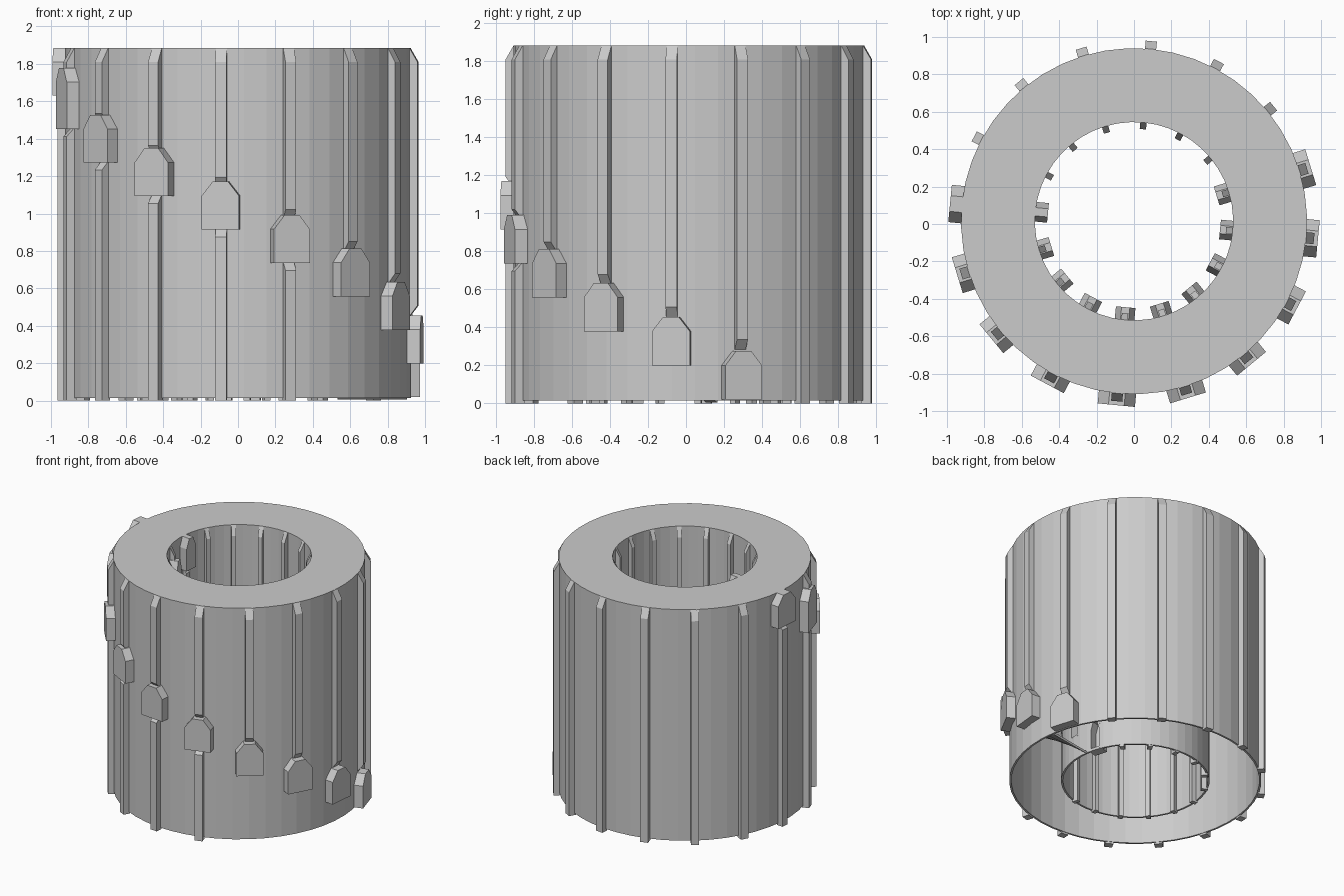
import bpy, bmesh, math
from mathutils import Vector

if "Cube" in bpy.data.objects:
    bpy.data.objects.remove(bpy.data.objects["Cube"])

CENTRE = Vector((0, 0.015, 0))
TOP, BASE = 1.885, 0.015
R_OUT, R_IN = 0.925, 0.53
BAY = 22.5
FIRST = 17.0            # angle of the lowest window, climbing clockwise
RISE = 0.179


def pt(angle, r, t, z):
    a = math.radians(angle)
    return CENTRE + Vector((r * math.cos(a) - t * math.sin(a),
                            r * math.sin(a) + t * math.cos(a), z))


def loft(bm, loop_a, loop_b):
    va = [bm.verts.new(p) for p in loop_a]
    vb = [bm.verts.new(p) for p in loop_b]
    n = len(va)
    bm.faces.new(va)
    bm.faces.new(vb[::-1])
    for i in range(n):
        j = (i + 1) % n
        bm.faces.new((va[j], va[i], vb[i], vb[j]))


def make(name, bm):
    bmesh.ops.recalc_face_normals(bm, faces=bm.faces)
    me = bpy.data.meshes.new(name)
    bm.to_mesh(me)
    bm.free()
    ob = bpy.data.objects.new(name, me)
    bpy.context.collection.objects.link(ob)
    return ob


def ring(name, profile, angles, climb=None, closed=True):
    """Sweep an (r, z) cross-section round the axis."""
    bm = bmesh.new()
    rows = []
    for a in angles:
        dz = climb(a) if climb else 0
        rows.append([bm.verts.new(pt(a, r, 0, z + dz)) for r, z in profile])
    n = len(profile)
    for i in range(len(rows) if closed else len(rows) - 1):
        p, q = rows[i], rows[(i + 1) % len(rows)]
        for j in range(n):
            k = (j + 1) % n
            bm.faces.new((p[j], p[k], q[k], q[j]))
    if not closed:
        bm.faces.new(rows[0])
        bm.faces.new(rows[-1])
    return make(name, bm)


def sill(k):
    return 0.02 + RISE * k


def window_prisms(name, r0, r1, width, inset):
    """Ten house-shaped blocks climbing round the tower."""
    bm = bmesh.new()
    for k in range(10):
        a = FIRST - BAY * k
        extra = 0.07 if k == 8 else 0
        z0, z1 = sill(k) + inset, min(sill(k) + 0.255 + extra, TOP) - inset
        w = width / 2 - inset
        prof = [(-w, z0), (w, z0), (w, z1 - 0.075), (w * 0.42, z1),
                (-w * 0.42, z1), (-w, z1 - 0.075)]
        loft(bm, [pt(a, r0, t, z) for t, z in prof],
             [pt(a, r1, t, z) for t, z in prof])
    return make(name, bm)


def ribs(name, wall, face, root, width):
    """Vertical ribs, interrupted at the windows."""
    bm = bmesh.new()

    def rib(a, prof):
        loft(bm, [pt(a, r, -width / 2, z) for r, z in prof],
             [pt(a, r, width / 2, z) for r, z in prof])

    for k in range(16):
        a = FIRST - BAY * k
        head = [(face, TOP - 0.075), (wall, TOP - 0.002), (root, TOP - 0.002)]
        if k > 9:
            rib(a, [(root, 0), (face, 0)] + head)
            continue
        if k < 9:
            b = 0.337 + 0.171 * k
            rib(a, [(root, b - 0.055), (wall, b - 0.055), (face, b)] + head)
        if k > 3:
            s = sill(k)
            rib(a, [(root, 0), (face, 0), (face, s - 0.04),
                    (wall, s + 0.005), (root, s + 0.005)])
    return make(name, bm)


def cut(ob, cutter):
    m = ob.modifiers.new("niches", 'BOOLEAN')
    m.operation = 'DIFFERENCE'
    m.solver = 'EXACT'
    m.object = cutter
    cutter.hide_render = True
    cutter.hide_viewport = True


# Hollow double wall with flat roof, open underneath
t = 0.015
shell = ring("tower_shell", [
    (R_OUT, BASE), (R_OUT, TOP), (R_IN, TOP), (R_IN, BASE),
    (R_IN + t, BASE), (R_IN + t, TOP - t), (R_OUT - t, TOP - t), (R_OUT - t, BASE)],
    [FIRST + 7.5 * i for i in range(48)])

# Window bays on both walls, hollowed from the corridor side
outer_bays = window_prisms("outer_window_bays", R_OUT - 0.013, 0.988, 0.2, 0)
inner_bays = window_prisms("inner_window_bays", R_IN + 0.013, 0.462, 0.105, 0)
outer_niche = window_prisms("outer_niche_cutter", R_OUT - 0.05, 0.973, 0.2, 0.018)
inner_niche = window_prisms("inner_niche_cutter", R_IN + 0.05, 0.475, 0.105, 0.016)
cut(outer_bays, outer_niche)
cut(inner_bays, inner_niche)
cut(shell, outer_niche)
cut(shell, inner_niche)

# Ribs outside and in the central well
ribs("outer_ribs", R_OUT, 0.967, R_OUT - 0.012, 0.06)
ribs("inner_ribs", R_IN, 0.494, R_IN + 0.012, 0.034)

# Spiral ramp in the corridor
ring("spiral_ramp",
     [(R_IN + 0.01, 0), (R_OUT - 0.01, 0), (R_OUT - 0.01, -0.02), (R_IN + 0.01, -0.02)],
     [9.5 - 7.5 * i for i in range(28)],
     climb=lambda a: RISE * (FIRST - a) / BAY - 0.035, closed=False)
